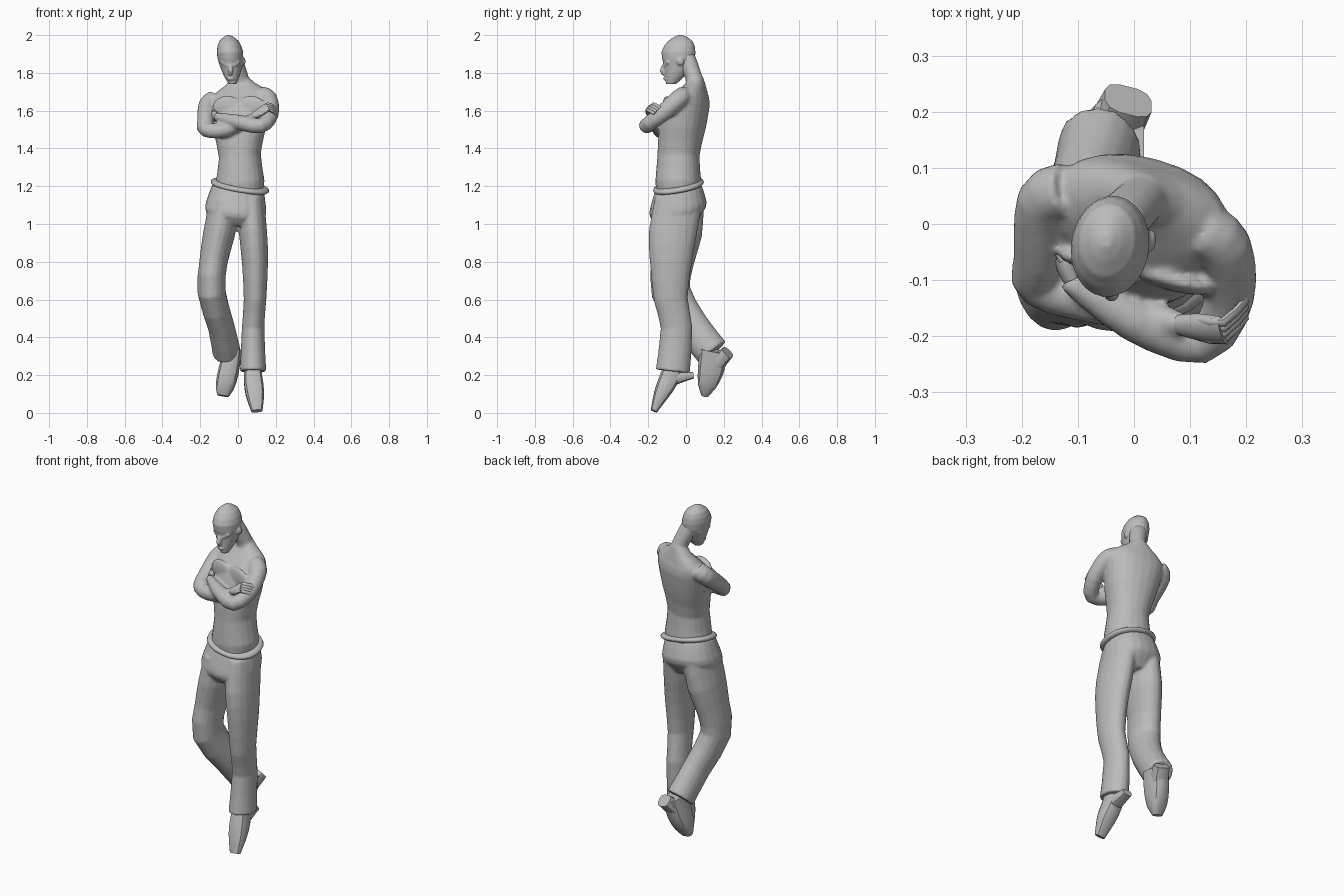
import bpy, bmesh, math
from mathutils import Vector, Matrix

if "Cube" in bpy.data.objects:
    bpy.data.objects.remove(bpy.data.objects["Cube"])

SHADE = 0.5
gray = bpy.data.materials.new("plain gray")
gray.use_nodes = True
color = (SHADE, SHADE, SHADE, 1)
gray.diffuse_color = color
gray.node_tree.nodes["Principled BSDF"].inputs["Base Color"].default_value = color


def finish(name, bm, angle=50):
    """Turn a bmesh into a smooth object whose steep edges stay sharp."""
    bmesh.ops.recalc_face_normals(bm, faces=bm.faces)
    mesh = bpy.data.meshes.new(name)
    bm.to_mesh(mesh)
    bm.free()
    for poly in mesh.polygons:
        poly.use_smooth = True
    mesh.set_sharp_from_angle(angle=math.radians(angle))
    mesh.materials.append(gray)
    obj = bpy.data.objects.new(name, mesh)
    bpy.context.collection.objects.link(obj)
    return obj


def fuse(name, parts, voxel, repeat):
    """Melt overlapping parts into one continuous soft surface."""
    bm = bmesh.new()
    for part in parts:
        bm.from_mesh(part.data)
        bpy.data.objects.remove(part)
    obj = finish(name, bm)
    remesh = obj.modifiers.new("Fuse", "REMESH")
    remesh.mode = "VOXEL"
    remesh.voxel_size = voxel
    remesh.use_smooth_shade = True
    soften = obj.modifiers.new("Soften", "SMOOTH")
    soften.iterations = repeat


def skin(name, rings, angle=50):
    """Bridge equal rings of points and cap both ends."""
    bm = bmesh.new()
    loops = [[bm.verts.new(point) for point in ring] for ring in rings]
    count = len(loops[0])
    for lower, upper in zip(loops, loops[1:]):
        for i in range(count):
            j = (i + 1) % count
            bm.faces.new((lower[i], lower[j], upper[j], upper[i]))
    bm.faces.new(loops[0])
    bm.faces.new(loops[-1])
    return finish(name, bm, angle)


def oval(count, power):
    """Unit outline; a power below one makes it squarer."""
    for i in range(count):
        turn = math.tau * (i + 0.5) / count
        c, s = math.cos(turn), math.sin(turn)
        yield math.copysign(abs(c) ** power, c), math.copysign(abs(s) ** power, s)


def smooth_path(sections, steps):
    """Pass a smooth curve through the sections, every value alike."""
    keys = [sections[0], *sections, sections[-1]]
    result = []
    for before, start, end, after in zip(keys, keys[1:], keys[2:], keys[3:]):
        for step in range(steps):
            t = step / steps
            section = []
            for a, b, c, d in zip(before, start, end, after):
                ease = (2 * a - 5 * b + 4 * c - d) * t + (3 * b - a - 3 * c + d) * t * t
                section.append(b + t * (c - a + ease) / 2)
            result.append(section)
    return result + [list(sections[-1])]


def stack(name, sections, center, yaw=0, slope=(0, 0), steps=2, count=22, power=0.9):
    """Level sections: y, z, half width, half depth; center gives x at a height."""
    turn = Matrix.Rotation(math.radians(yaw), 3, "Z")
    rings = []
    for y, z, width, depth in smooth_path(sections, steps):
        ring = []
        for c, s in oval(count, power):
            point = turn @ Vector((c * width, s * depth, 0))
            point.z = slope[0] * point.x + slope[1] * point.y
            ring.append(point + Vector((center(z), y, z)))
        rings.append(ring)
    return skin(name, rings)


def tube(name, sections, ref=(1, 0, 0), flat=(1, 1), steps=2, count=14, power=1, angle=50):
    """Sections square to their path: x, y, z, radius along ref.
    The other radius is this times flat, blended from first to last."""
    path = smooth_path(sections, steps)
    points = [Vector(section[:3]) for section in path]
    last = len(points) - 1
    rings = []
    for i, section in enumerate(path):
        along = (points[min(i + 1, last)] - points[max(i - 1, 0)]).normalized()
        side = Vector(ref)
        side = (side - side.dot(along) * along).normalized()
        depth = along.cross(side) * (flat[0] + (flat[1] - flat[0]) * i / last)
        radius = section[3]
        rings.append([points[i] + (side * c + depth * s) * radius for c, s in oval(count, power)])
    return skin(name, rings, angle)


def ball(name, at, size, yaw):
    bm = bmesh.new()
    bmesh.ops.create_uvsphere(bm, u_segments=12, v_segments=8, radius=1)
    turn = Matrix.Rotation(math.radians(yaw), 4, "Z")
    place = Matrix.Translation(at) @ turn @ Matrix.Diagonal((*size, 1))
    bmesh.ops.transform(bm, matrix=place, verts=bm.verts)
    return finish(name, bm)


def body_center(z):
    return 0.01


def head_center(z):
    return -0.05 + (2 - z) * 0.08


# Torso and neck, turned slightly to the right
BODY_YAW = -14
body = [stack("torso", [
    (-.04, 1.15, .12, .11), (-.04, 1.22, .13, .12), (-.04, 1.36, .11, .11),
    (-.02, 1.5, .14, .12), (.01, 1.63, .16, .11), (.03, 1.69, .15, .08),
    (.05, 1.74, .08, .05), (.05, 1.78, .04, .04)], body_center, BODY_YAW, (.1, 0))]
for side, x, y in (("right", -.06, -.07), ("left", .07, -.1)):
    body.append(ball(side + "_chest", (x, y, 1.62), (.08, .02, .06), BODY_YAW))
body.append(tube("neck", [(.02, .05, 1.7, .05), (.01, .04, 1.78, .045), (-.03, 0, 1.88, .05)]))

# Arms, folded across the chest
fold = (0, -.6, .7)
body.append(tube("right_arm", [
    (-.12, .06, 1.66, .05), (-.16, .04, 1.63, .05), (-.17, -.06, 1.55, .045),
    (-.17, -.11, 1.5, .04), (-.06, -.14, 1.5, .04), (.09, -.18, 1.57, .02)], fold, steps=3))
body.append(tube("left_arm", [
    (.12, -.01, 1.68, .05), (.16, -.04, 1.66, .05), (.17, -.13, 1.58, .045),
    (.12, -.21, 1.52, .04), (0, -.17, 1.54, .04), (-.12, -.1, 1.57, .02)], fold, steps=3))
fuse("upper_body", body, 0.008, 3)

# Head, face turned down and to the right
HEAD_YAW = -8
profile = [(-.08, 1.74, .02), (-.06, 1.78, .04), (-.04, 1.84, .06),
           (-.04, 1.91, .07), (-.03, 1.97, .05), (-.03, 2, .01)]
head = [stack("skull", [(y, z, w, w * 1.3) for y, z, w in profile], head_center, HEAD_YAW, power=1)]
middle = -.04
head.append(tube("nose", [(middle, -.11, 1.85, .01), (middle, -.125, 1.81, .015),
                          (middle, -.11, 1.79, .01)], count=8))
for side, sign in (("right", -1), ("left", 1)):
    brow = [(middle + sign * reach, reach / 2 - .12, 1.83 + reach * .6, .01)
            for reach in (.01, .03, .05)]
    head.append(tube(side + "_brow", brow, ref=(0, 0, 1), flat=(.7, .7), count=8))
    ear = (sign * .06 - .03, -.02 - sign * .01, 1.86)
    head.append(ball(side + "_ear", ear, (.01, .02, .02), HEAD_YAW))
head.append(ball("lips", (middle, -.11, 1.77), (.02, .01, .01), HEAD_YAW))
fuse("head", head, 0.005, 2)


def hand(side, wrist, knuckle, tip, spread):
    """Flat palm and four fingers laid out along spread."""
    wrist, knuckle, tip, spread = map(Vector, (wrist, knuckle, tip, spread))
    palm = wrist.lerp(knuckle, 0.5)
    tube(side + "_palm", [(*wrist, .02), (*palm, .03), (*knuckle, .03)], spread, (.8, .4), count=10)
    for i, finger in enumerate(("index", "middle", "ring", "little")):
        offset = spread * (i - 1.5)
        joints = (palm + offset, knuckle + offset, tip + offset)
        tube(f"{side}_{finger}_finger", [(*joint, .01) for joint in joints], spread, (1, .6), count=8)


hand("right", (.08, -.18, 1.57), (.16, -.19, 1.62), (.2, -.15, 1.6), (0, -.01, -.01))
hand("left", (-.11, -.1, 1.57), (-.14, -.03, 1.57), (-.13, .02, 1.56), (0, 0, -.02))

# Trousers: waistband, hips and two legs
roll = [math.pi * i / 6 for i in range(7)]
stack("waistband", [
    (-.04, 1.2 - .016 * math.cos(a), .13 + .025 * math.sin(a), .11 + .025 * math.sin(a))
    for a in roll], body_center, slope=(-.16, .17), steps=1)
trousers = [stack("hips", [
    (-.04, 1.2, .135, .12), (-.04, 1.1, .16, .15), (-.05, 1.05, .155, .14),
    (-.05, 1, .1, .1)], lambda z: (z - 1.2) / 10, slope=(-.1, .1))]
trousers.append(tube("left_leg", [
    (.07, -.04, 1.12, .07), (.08, -.07, .95, .075), (.09, -.08, .8, .07),
    (.09, -.08, .6, .06), (.08, -.05, .45, .06), (.08, -.07, .22, .07)],
    flat=(1.8, 1.3), count=18))
trousers.append(tube("right_leg", [
    (-.07, -.04, 1.12, .08), (-.1, -.05, .95, .085), (-.13, -.07, .8, .075),
    (-.14, -.08, .64, .075), (-.09, .03, .46, .07), (-.06, .14, .32, .075)],
    flat=(1.7, 1.2), count=18))
fuse("trousers", trousers, 0.008, 3)

# Shoes, toes pointing down
shoe = dict(count=12, power=0.7, angle=35)
tube("left_shoe", [(.08, -.06, .27, .04), (.08, -.09, .18, .05), (.09, -.13, .1, .05),
                   (.1, -.17, .01, .03)], flat=(1.3, .6), **shoe)
tube("left_heel", [(.08, -.09, .18, .045), (.08, .04, .2, .03)], flat=(1, .6), **shoe)
tube("right_shoe", [(-.03, .15, .33, .05), (-.05, .13, .22, .055), (-.07, .11, .14, .05),
                    (-.08, .1, .09, .03)], flat=(1.6, .6), **shoe)
tube("right_heel", [(-.05, .14, .24, .05), (-.01, .22, .32, .045)], flat=(1, .8), **shoe)
